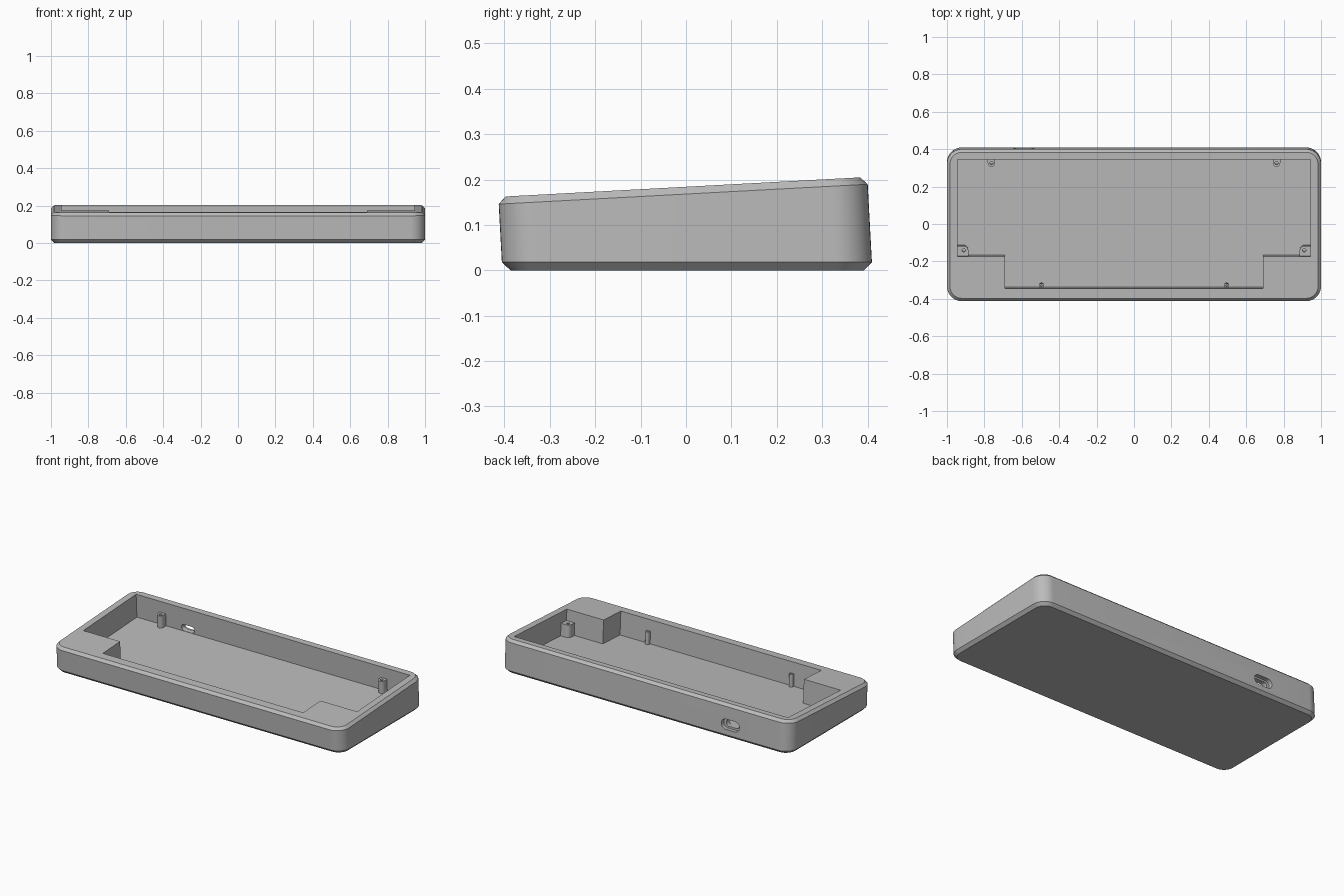
import bpy, bmesh, math
from mathutils import Vector

default = bpy.data.objects.get("Cube")
if default:
    bpy.data.objects.remove(default)

SLOPE = math.radians(3.08)      # tilt of the top face
SIN, COS = math.sin(SLOPE), math.cos(SLOPE)
TOP = 0.184                     # height of the top face at y = 0
FLOOR = -0.146                  # cavity floor depth below the top face
MID = -0.007                    # centre of the outline along the slope

grey = bpy.data.materials.new("case grey")
grey.use_nodes = True
grey.diffuse_color = (0.5, 0.5, 0.5, 1)
grey.node_tree.nodes["Principled BSDF"].inputs["Base Color"].default_value = (0.5, 0.5, 0.5, 1)


def tilt(x, v, w):
    """Point in the sloped frame of the top face (w is depth)."""
    return Vector((x, v * COS - w * SIN, TOP + v * SIN + w * COS))


def depth_at(v, z):
    return (z - TOP - v * SIN) / COS


def arc(cx, cy, r, start, end, steps):
    return [(cx + r * math.cos(math.radians(start + (end - start) * i / steps)),
             cy + r * math.sin(math.radians(start + (end - start) * i / steps)))
            for i in range(steps + 1)]


def round_rect(hx, hy, r, cx=0, cy=0, steps=10):
    pts = []
    for i, (sx, sy) in enumerate([(1, 1), (-1, 1), (-1, -1), (1, -1)]):
        pts += arc(cx + sx * (hx - r), cy + sy * (hy - r), r, 90 * i, 90 * i + 90, steps)
    return pts


def loft(name, rings):
    bm = bmesh.new()
    rows = [[bm.verts.new(p) for p in ring] for ring in rings]
    n = len(rows[0])
    for a, b in zip(rows, rows[1:]):
        for i in range(n):
            bm.faces.new((a[i], a[(i + 1) % n], b[(i + 1) % n], b[i]))
    bm.faces.new(rows[0])
    bm.faces.new(rows[-1])
    bmesh.ops.recalc_face_normals(bm, faces=bm.faces)
    mesh = bpy.data.meshes.new(name)
    bm.to_mesh(mesh)
    bm.free()
    mesh.materials.append(grey)
    obj = bpy.data.objects.new(name, mesh)
    bpy.context.collection.objects.link(obj)
    return obj


def prism(name, outline, w0, w1):
    return loft(name, [[tilt(x, v, w) for x, v in outline] for w in (w0, w1)])


def activate(obj):
    bpy.ops.object.select_all(action='DESELECT')
    obj.select_set(True)
    bpy.context.view_layer.objects.active = obj


def cut(obj, cutter):
    cutter.hide_render = True
    mod = obj.modifiers.new("cut", 'BOOLEAN')
    mod.operation, mod.solver, mod.object = 'DIFFERENCE', 'EXACT', cutter
    activate(obj)
    bpy.ops.object.modifier_apply(modifier=mod.name)
    bpy.data.objects.remove(cutter)


# Case body: flat base, bevelled foot, leaning walls, bevelled rim
wall = round_rect(1.0, 0.407, 0.08, cy=MID)
foot = round_rect(0.982, 0.389, 0.062, cy=MID)
rim = round_rect(0.984, 0.391, 0.064, cy=MID)
case = loft("case", [
    [tilt(x, v, depth_at(v, 0)) for x, v in foot],
    [tilt(x, v, depth_at(v, 0.018)) for x, v in wall],
    [tilt(x, v, -0.016) for x, v in wall],
    [tilt(x, v, 0) for x, v in rim]])

# Cavity, narrower at the front where two corner blocks remain
BACK, STEP, FRONT = 0.345, -0.175, -0.345
WIDE, NARROW = 0.943, 0.69
half = [(WIDE, BACK), (WIDE, STEP), (NARROW, STEP), (NARROW, FRONT)]
cut(case, prism("cavity_cutter", half + [(-x, v) for x, v in reversed(half)], FLOOR, 0.1))

# Cable port in the back wall: wide outer recess, smaller through hole
for hx, hz, v0 in [(0.062, 0.031, 0.375), (0.045, 0.02, 0.32)]:
    slot = round_rect(hx, hz, hz - 0.0005, cx=-0.59, cy=-0.124)
    cut(case, loft("port_cutter", [[tilt(x, v, w) for x, w in slot] for v in (v0, 0.5)]))


# Screw posts standing on the floor against the walls
def post(name, outline, hole, r):
    obj = prism(name, outline, FLOOR - 0.004, FLOOR + 0.077)
    cut(obj, prism("hole_cutter", arc(*hole, r, 0, 337.5, 15), FLOOR + 0.02, 0))
    return obj


for side, s in (("left", 1), ("right", -1)):
    cx = s * 0.762
    post("back_post_" + side,
         [(cx - 0.02, BACK + 0.004)] + arc(cx, 0.323, 0.02, 180, 360, 12) + [(cx + 0.02, BACK + 0.004)],
         (cx, 0.323), 0.009)
    cx = s * 0.495
    post("front_post_" + side,
         [(cx + 0.012, FRONT - 0.004)] + arc(cx, -0.334, 0.012, 0, 180, 10) + [(cx - 0.012, FRONT - 0.004)],
         (cx, -0.334), 0.005)
    corner = [(-x, v) for x, v in arc(0.91, -0.145, 0.024, 90, 180, 8)]
    outline = [(-0.947, -0.121)] + corner + [(-0.886, -0.179), (-0.947, -0.179)]
    post("side_post_" + side, [(-s * x, v) for x, v in outline], (s * 0.91, -0.145), 0.009)

# Smooth rounded corners, keep edges crisp
for obj in bpy.context.collection.objects:
    if obj.type == 'MESH':
        activate(obj)
        bpy.ops.object.shade_smooth_by_angle(angle=math.radians(25))
